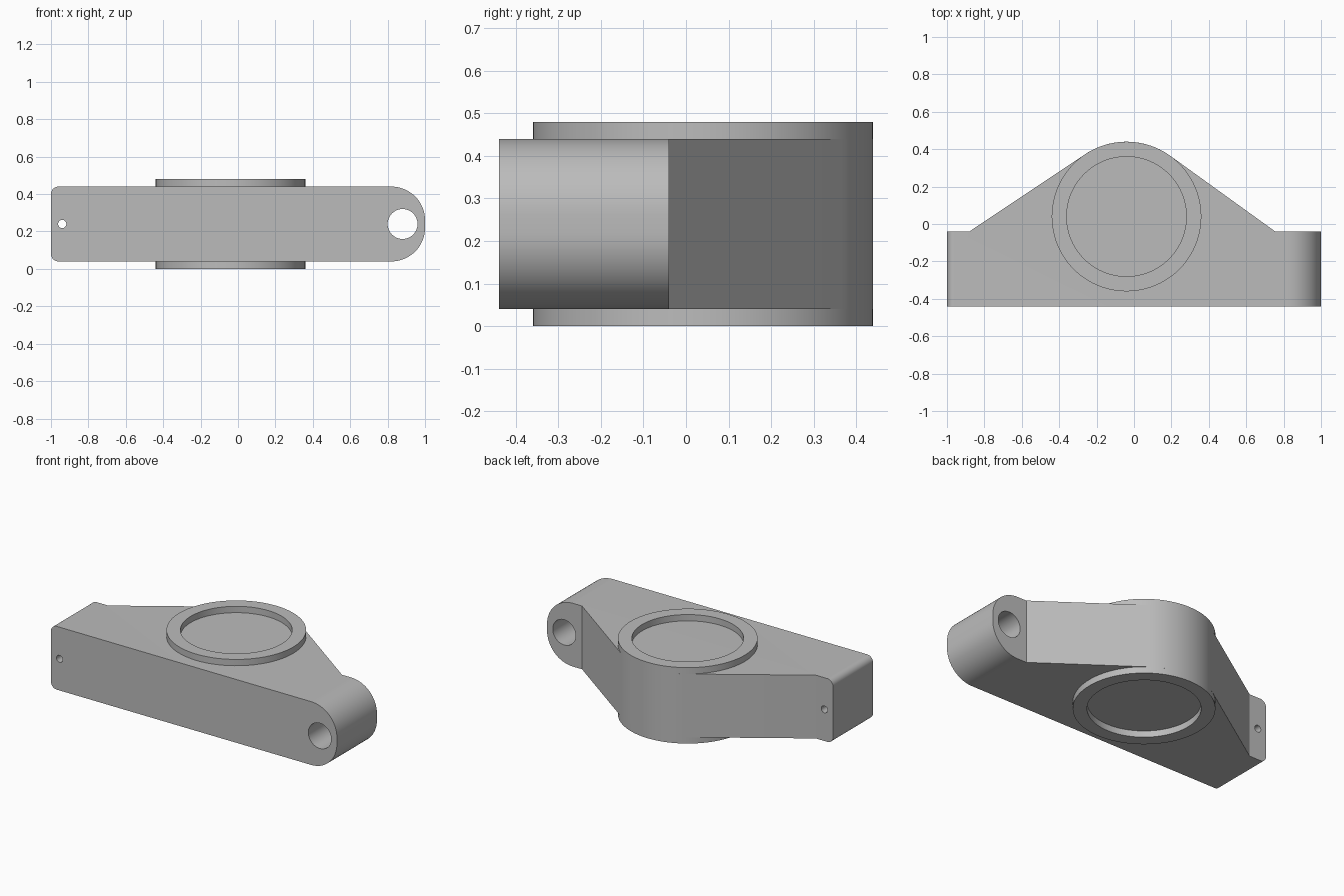
import bpy
import bmesh
from math import pi, cos, sin, acos, atan2, hypot, radians
from mathutils import Vector

cube = bpy.data.objects.get("Cube")
if cube:
    bpy.data.objects.remove(cube, do_unlink=True)

GREY = (0.5, 0.5, 0.5, 1)
grey = bpy.data.materials.new("plain grey")
grey.use_nodes = True
grey.diffuse_color = GREY
grey.node_tree.nodes["Principled BSDF"].inputs["Base Color"].default_value = GREY

BOSS_X, BOSS_Y, BOSS_R, RECESS_R = -0.04, 0.04, 0.4, 0.32
LOW, HIGH, RIM = 0.04, 0.44, 0.04
MID = (LOW + HIGH) / 2


def arc(cx, cy, r, start, end, steps):
    return [(cx + r * cos(start + (end - start) * i / steps),
             cy + r * sin(start + (end - start) * i / steps)) for i in range(steps + 1)]


def finish(name, bm):
    bmesh.ops.recalc_face_normals(bm, faces=bm.faces)
    mesh = bpy.data.meshes.new(name)
    bm.to_mesh(mesh)
    bm.free()
    mesh.materials.append(grey)
    obj = bpy.data.objects.new(name, mesh)
    bpy.context.collection.objects.link(obj)
    return obj


def prism(name, outline, axis, start, end):
    """Extrude a flat outline along y (outline in x, z) or z (outline in x, y)."""
    bm = bmesh.new()
    place = (lambda a, b: (a, start, b)) if axis == "y" else (lambda a, b: (a, b, start))
    face = bm.faces.new([bm.verts.new(place(a, b)) for a, b in outline])
    new = bmesh.ops.extrude_face_region(bm, geom=[face])["geom"]
    step = Vector((0, end - start, 0)) if axis == "y" else Vector((0, 0, end - start))
    bmesh.ops.translate(bm, vec=step, verts=[v for v in new if isinstance(v, bmesh.types.BMVert)])
    return finish(name, bm)


def activate(obj):
    bpy.ops.object.select_all(action="DESELECT")
    obj.select_set(True)
    bpy.context.view_layer.objects.active = obj


def cut(obj, tool, operation):
    mod = obj.modifiers.new("cut", "BOOLEAN")
    mod.operation, mod.solver, mod.object = operation, "EXACT", tool
    activate(obj)
    bpy.ops.object.modifier_apply(modifier=mod.name)
    bpy.data.objects.remove(tool, do_unlink=True)


def smooth(obj):
    activate(obj)
    bpy.ops.object.shade_smooth_by_angle(angle=radians(25))


def tangent_angle(x, y, side):
    """Angle on the boss where a line from (x, y) touches it."""
    dx, dy = x - BOSS_X, y - BOSS_Y
    return atan2(dy, dx) + side * acos(BOSS_R / hypot(dx, dy))


# Plan outline: straight bar with flanks running tangent to the round boss
right, left, back = 0.755, -0.88, -0.04
a0 = tangent_angle(right, back, 1)
a1 = tangent_angle(left, back, -1) % (2 * pi)
plan = [(-1.1, -0.44), (1.1, -0.44), (1.1, back), (right, back)]
plan += arc(BOSS_X, BOSS_Y, BOSS_R, a0, a1, 28) + [(left, back), (-1.1, back)]
body = prism("arm_body", plan, "z", -0.1, 0.6)

# Front outline: small corner rounds on one end, large rounds on the other
side = []
for n, (x, z, r) in enumerate([(1, HIGH, 0.18), (-1, HIGH, 0.04), (-1, LOW, 0.04), (1, LOW, 0.18)]):
    cx = x - r if x > 0 else x + r
    cz = z - r if z > MID else z + r
    side += arc(cx, cz, r, n * pi / 2, (n + 1) * pi / 2, 16)
cut(body, prism("side_cutter", side, "y", -0.6, 0.6), "INTERSECT")

# Pivot hole and pin hole, through from front to back
for x, r in ((0.88, 0.08), (-0.94, 0.022)):
    cut(body, prism("hole_cutter", arc(x, MID, r, 0, 2 * pi, 48)[:-1], "y", -0.6, 0.6), "DIFFERENCE")
smooth(body)

# Raised rims around the recess, above and below
for name, z in (("top_rim", HIGH), ("bottom_rim", LOW - RIM)):
    bm = bmesh.new()
    loops = []
    for r, h in ((BOSS_R, z), (BOSS_R, z + RIM), (RECESS_R, z + RIM), (RECESS_R, z)):
        loops.append([bm.verts.new((x, y, h)) for x, y in arc(BOSS_X, BOSS_Y, r, 0, 2 * pi, 96)[:-1]])
    for k in range(4):
        p, q = loops[k], loops[(k + 1) % 4]
        for i in range(96):
            j = (i + 1) % 96
            bm.faces.new((p[i], p[j], q[j], q[i]))
    smooth(finish(name, bm))
